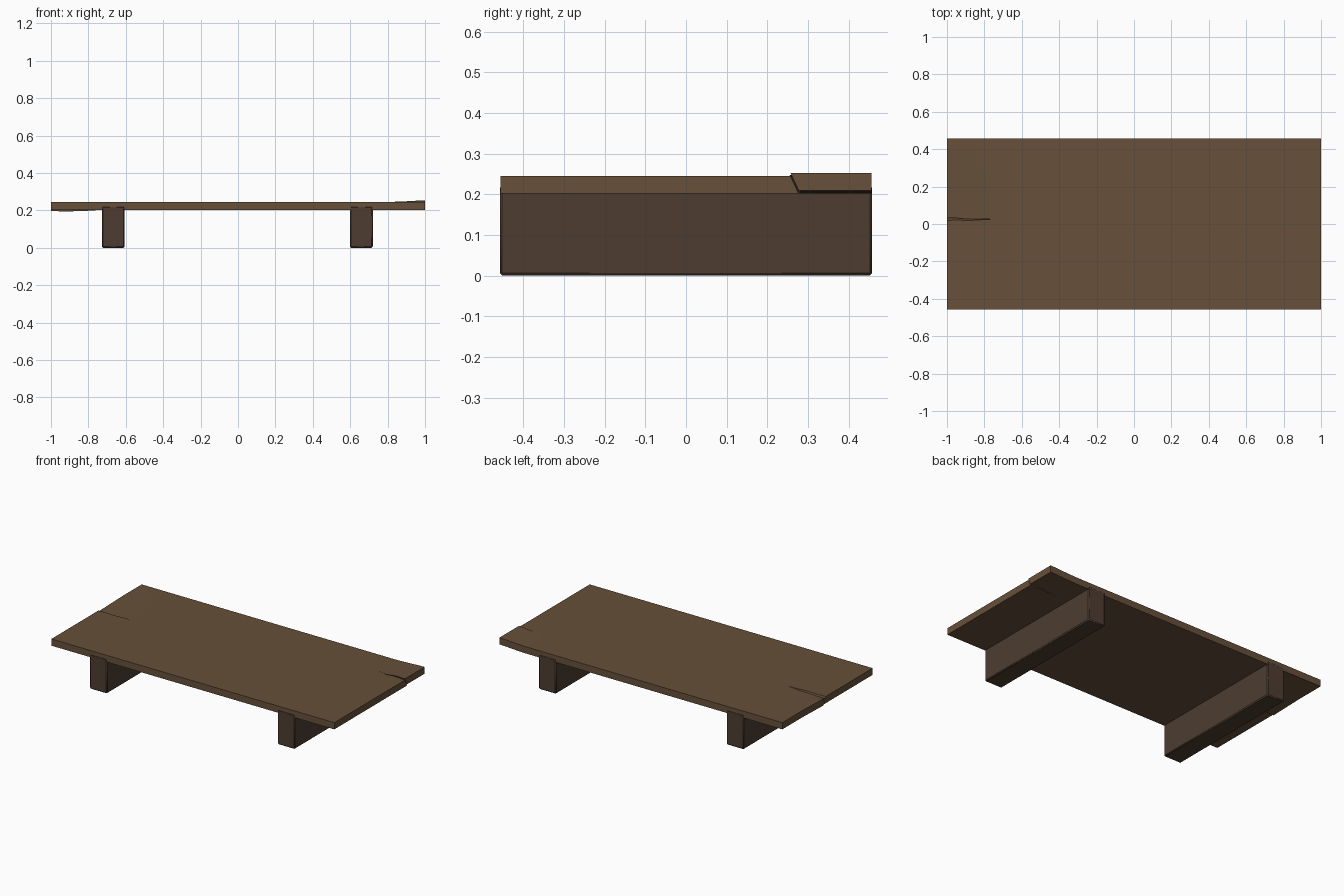
import bpy, bmesh

if "Cube" in bpy.data.objects:
    bpy.data.objects.remove(bpy.data.objects["Cube"])

W = 0.456            # half depth
TOP, BOT = 0.245, 0.202


def material(name, col):
    m = bpy.data.materials.new(name)
    m.diffuse_color = (*col, 1)
    m.use_nodes = True
    m.node_tree.nodes["Principled BSDF"].inputs["Base Color"].default_value = m.diffuse_color
    return m


def finish(ob, mat):
    ob.data.materials.append(mat)
    bpy.ops.object.select_all(action='DESELECT')
    ob.select_set(True)
    bpy.context.view_layer.objects.active = ob
    bpy.ops.object.shade_smooth_by_angle(angle=0.6)


plank_mat = material("plank_wood", (0.135, 0.08, 0.042))
leg_mat = material("leg_wood", (0.075, 0.046, 0.03))

# columns along the board: x, crack y (left, right), crack gap, droop, lift
cols = [
    # x, y1, y2, gap1, droop1, lift2
    (-1.0, 0.018, 0.26, 0.014, 0.006, 0),
    (-0.95, 0.022, 0.26, 0.010, 0.007, 0),
    (-0.89, 0.018, 0.26, 0.008, 0.007, 0),
    (-0.83, 0.022, 0.26, 0.006, 0.006, 0),
    (-0.74, 0.027, 0.26, 0, 0, 0),
    (-0.6, 0.025, 0.26, 0, 0, 0),
    (0.6, 0.025, 0.265, 0, 0, 0),
    (0.80, 0.025, 0.268, 0, 0, 0),
    (0.84, 0.025, 0.262, 0, 0, 0.001),
    (0.87, 0.025, 0.255, 0, 0, 0.002),
    (0.91, 0.025, 0.264, 0, 0, 0.004),
    (0.94, 0.025, 0.262, 0, 0, 0.006),
    (1.0, 0.025, 0.257, 0, 0, 0.008),
]


def section(c, s):
    """Four corners of strip s at one column: top lo, top hi, bottom hi, bottom lo."""
    x, y1, y2, gap, droop, lift = c
    slant1 = 0.02 if gap else 0.0
    slant2 = 0.02 if lift else 0.0
    lo = [(-W, -W, 0), (y1 + gap, y1 + slant1 + 0.001 * bool(gap), -droop), (y2, y2 + slant2, lift)][s]
    hi = [(y1, y1 + slant1, 0), (y2, y2 + slant2, 0), (W, W, lift)][s]
    return [(x, lo[0], TOP + lo[2]), (x, hi[0], TOP + hi[2]),
            (x, hi[1], BOT + hi[2]), (x, lo[1], BOT + lo[2])]


# plank: three strips, joined except where the two cracks open
bm = bmesh.new()
for s in range(3):
    rings = [[bm.verts.new(p) for p in section(c, s)] for c in cols]
    bm.faces.new(rings[0])
    bm.faces.new(rings[-1][::-1])
    for i in range(len(cols) - 1):
        a, b = rings[i], rings[i + 1]
        open1 = cols[i][3] > 0 or cols[i + 1][3] > 0
        open2 = cols[i][5] > 0 or cols[i + 1][5] > 0
        wall_lo = [True, open1, open2][s]
        wall_hi = [open1, open2, True][s]
        for k, keep in enumerate((True, wall_hi, True, wall_lo)):
            if keep:
                n = (k + 1) % 4
                bm.faces.new((a[k], b[k], b[n], a[n]))
bmesh.ops.remove_doubles(bm, verts=bm.verts, dist=0.0003)
bmesh.ops.recalc_face_normals(bm, faces=bm.faces)
me = bpy.data.meshes.new("plank_top")
bm.to_mesh(me)
bm.free()
plank = bpy.data.objects.new("plank_top", me)
bpy.context.collection.objects.link(plank)
finish(plank, plank_mat)

# two block legs
for side, x in (("left", -0.667), ("right", 0.66)):
    bpy.ops.mesh.primitive_cube_add(size=1, location=(x, 0, 0.111))
    leg = bpy.context.object
    leg.name = side + "_leg"
    leg.scale = (0.122, 2 * W + 0.004, 0.222)
    bpy.ops.object.transform_apply(location=False, rotation=False, scale=True)
    bev = leg.modifiers.new("soft_edges", 'BEVEL')
    bev.width = 0.006
    bev.segments = 1
    finish(leg, leg_mat)
